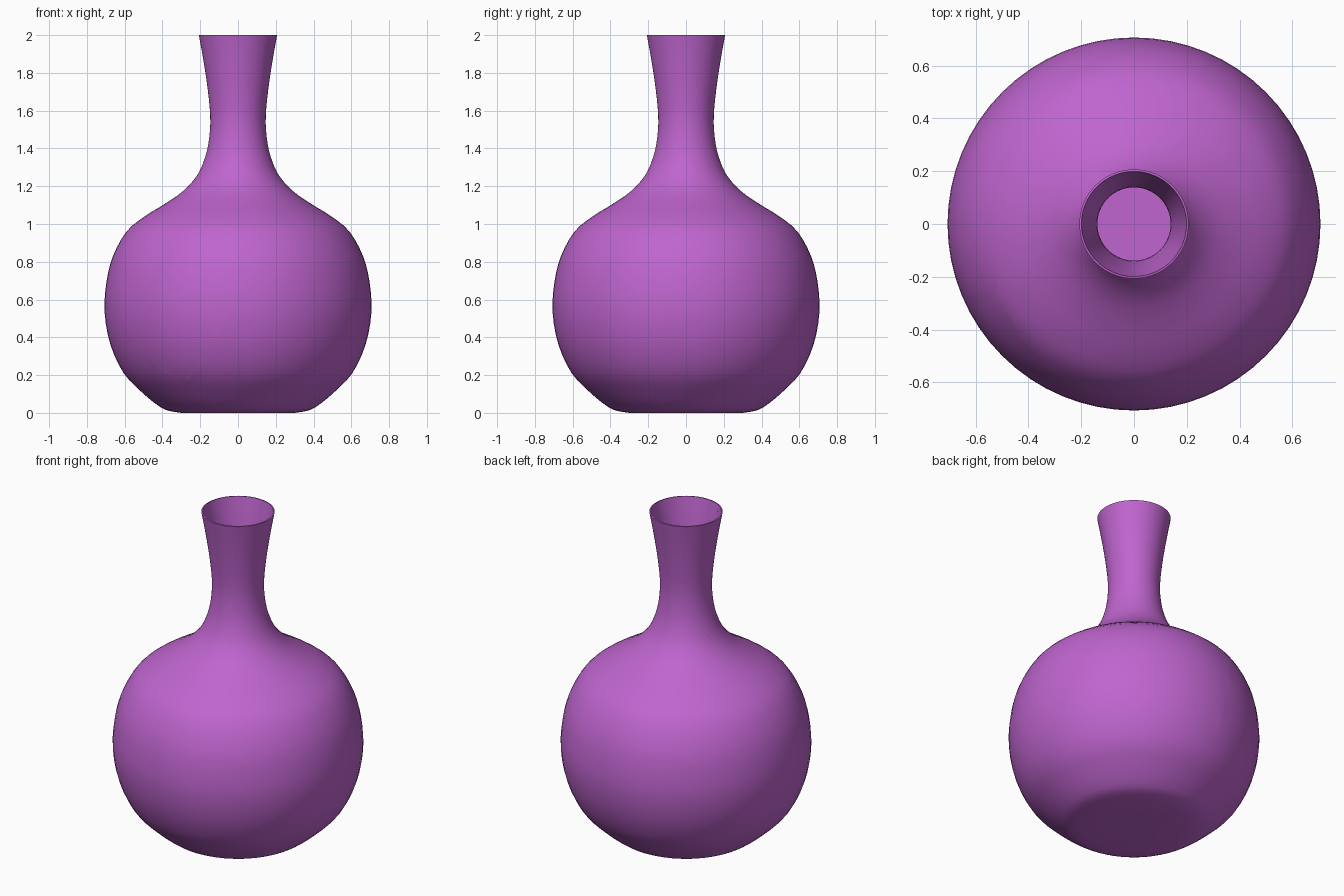
import bpy, bmesh, math
from mathutils import Vector

if "Cube" in bpy.data.objects:
    bpy.data.objects.remove(bpy.data.objects["Cube"])

SIDES = 64
WALL = 0.008

# Outer outline of the vase: (radius, height)
OUTLINE = [(0.30, 0.0), (0.37, 0.012), (0.425, 0.04), (0.51, 0.11), (0.605, 0.21),
           (0.675, 0.36), (0.706, 0.53), (0.697, 0.69), (0.662, 0.83), (0.59, 0.96),
           (0.495, 1.04), (0.39, 1.105), (0.29, 1.175), (0.215, 1.26), (0.172, 1.36),
           (0.152, 1.46), (0.147, 1.57), (0.16, 1.71), (0.182, 1.86), (0.207, 2.0)]

# Centre of each broken piece
PIECES = {
    "body_right": (0.25, 0.0, 0.6),
    "body_back_left": (-0.667, 0.202, 0.389),
    "lower_neck": (-0.324, -0.723, 1.512),
    "upper_neck": (-0.324, 0.345, 2.466),
    "body_front_left": (-0.875, -0.826, 0.654),
    "body_front": (-0.494, -1.23, 0.862),
}


def smooth_outline(pts, steps=3):
    p = [Vector(q) for q in pts]
    p = [p[0] * 2 - p[1]] + p + [p[-1] * 2 - p[-2]]
    out = []
    for a, b, c, d in zip(p, p[1:], p[2:], p[3:]):
        for k in range(steps):
            t = k / steps
            out.append(0.5 * (2 * b + (c - a) * t + (2 * a - 5 * b + 4 * c - d) * t * t
                              + (3 * b - a - 3 * c + d) * t ** 3))
    out.append(p[-2])
    return out


def lathe():
    bm = bmesh.new()
    rings = []
    for r, z in [(0, 0), (0.15, 0)] + [tuple(q) for q in smooth_outline(OUTLINE)]:
        rings.append([bm.verts.new((r * math.cos(math.tau * j / SIDES),
                                    r * math.sin(math.tau * j / SIDES), max(z, 0)))
                      for j in range(SIDES)])
    for lo, hi in zip(rings, rings[1:]):
        for j in range(SIDES):
            k = (j + 1) % SIDES
            bm.faces.new((lo[j], lo[k], hi[k], hi[j]))
    bmesh.ops.remove_doubles(bm, verts=bm.verts[:], dist=1e-5)
    return bm


mat = bpy.data.materials.new("purple_glaze")
mat.diffuse_color = (0.52, 0.13, 0.62, 1)
mat.use_nodes = True
mat.node_tree.nodes["Principled BSDF"].inputs["Base Color"].default_value = mat.diffuse_color

# Cut the vase into pieces along the cracks, then give each a thin wall
whole = lathe()
for name, seed in PIECES.items():
    bm = whole.copy()
    s = Vector(seed)
    for other in PIECES.values():
        if other == seed:
            continue
        o = Vector(other)
        bmesh.ops.bisect_plane(bm, geom=bm.verts[:] + bm.edges[:] + bm.faces[:], dist=1e-6,
                               plane_co=(s + o) / 2, plane_no=(o - s).normalized(),
                               clear_outer=True)
    if bm.faces:
        mesh = bpy.data.meshes.new(name)
        bm.to_mesh(mesh)
        mesh.materials.append(mat)
        ob = bpy.data.objects.new(name, mesh)
        bpy.context.collection.objects.link(ob)
        bpy.ops.object.select_all(action='DESELECT')
        ob.select_set(True)
        bpy.context.view_layer.objects.active = ob
        mod = ob.modifiers.new("wall", 'SOLIDIFY')
        mod.thickness = WALL
        mod.offset = -1
        bpy.ops.object.modifier_apply(modifier=mod.name)
        bpy.ops.object.shade_smooth_by_angle(angle=math.radians(35))
    bm.free()
whole.free()
